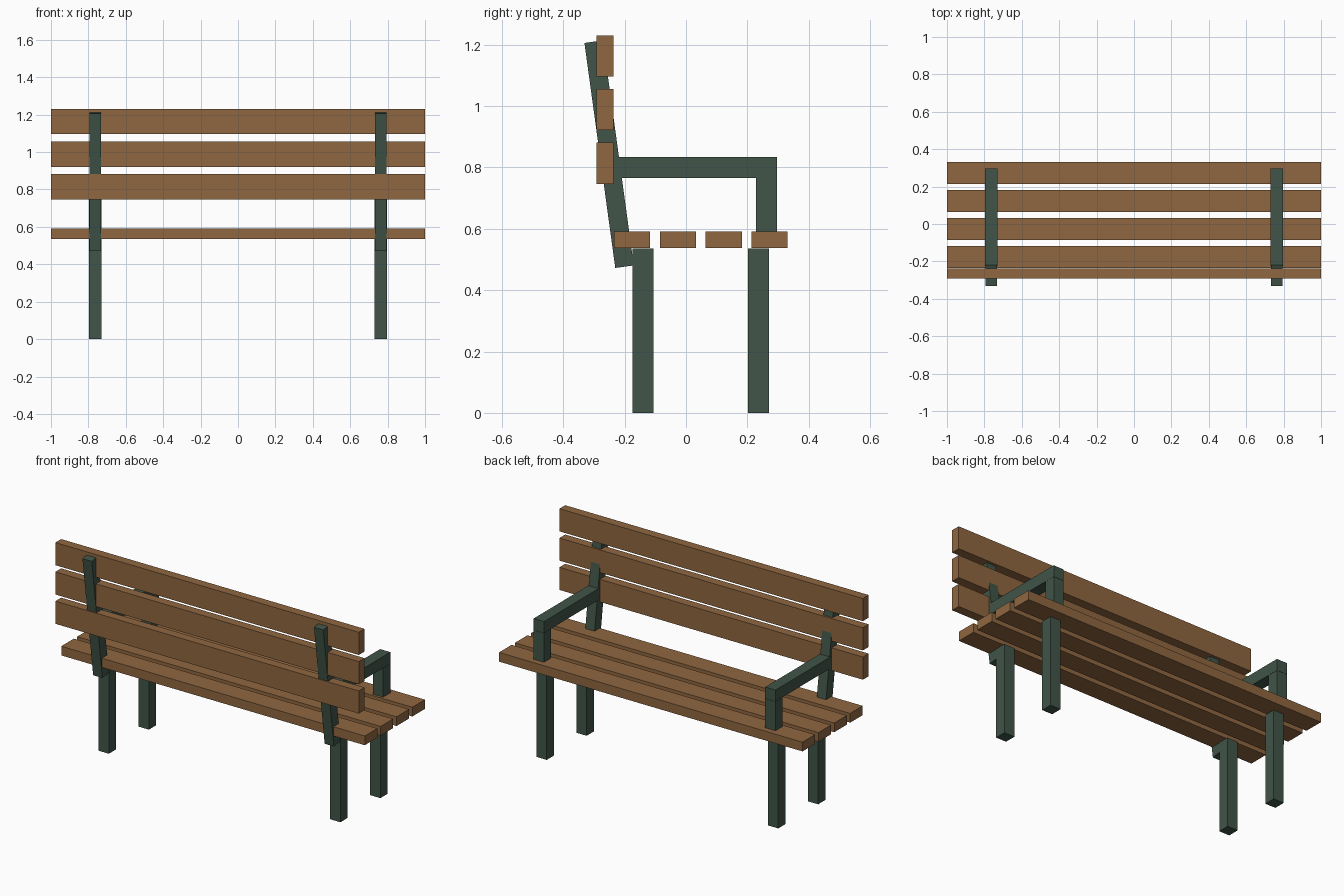
import bpy
import bmesh
from math import radians
from mathutils import Matrix

if "Cube" in bpy.data.objects:
    bpy.data.objects.remove(bpy.data.objects["Cube"])


def material(name, color):
    m = bpy.data.materials.new(name)
    m.diffuse_color = (*color, 1)
    m.use_nodes = True
    m.node_tree.nodes["Principled BSDF"].inputs["Base Color"].default_value = m.diffuse_color
    return m


wood = material("brown_wood", (0.28, 0.135, 0.052))
metal = material("green_metal", (0.053, 0.09, 0.065))


def box(name, center, size, mat, tilt=0.0):
    bm = bmesh.new()
    bmesh.ops.create_cube(bm, size=1.0, matrix=Matrix.Diagonal((*size, 1)))
    mesh = bpy.data.meshes.new(name)
    bm.to_mesh(mesh)
    bm.free()
    mesh.materials.append(mat)
    ob = bpy.data.objects.new(name, mesh)
    ob.location = center
    ob.rotation_euler.x = radians(tilt)
    bpy.context.collection.objects.link(ob)
    return ob


# Seat slats
for i in range(4):
    box(f"seat_slat_{i + 1}", (0, -0.176 + 0.1495 * i, 0.564), (2, 0.118, 0.055), wood)

# Backrest slats
for i in range(3):
    box(f"back_slat_{i + 1}", (0, -0.264, 0.814 + 0.1745 * i), (2, 0.054, 0.135), wood)

# Frame on each side
T = 0.068
for side, x in (("left", -0.763), ("right", 0.763)):
    box(f"{side}_rear_leg", (x, -0.14, 0.268), (T, T, 0.536), metal)
    box(f"{side}_front_leg", (x, 0.236, 0.268), (T, T, 0.536), metal)
    box(f"{side}_back_post", (x, -0.2505, 0.843), (0.061, 0.061, 0.74), metal, 7.8)
    box(f"{side}_arm_support", (x, 0.262, 0.67), (T, T, 0.19), metal)
    box(f"{side}_armrest", (x, 0.0355, 0.8), (T, 0.521, T), metal)
